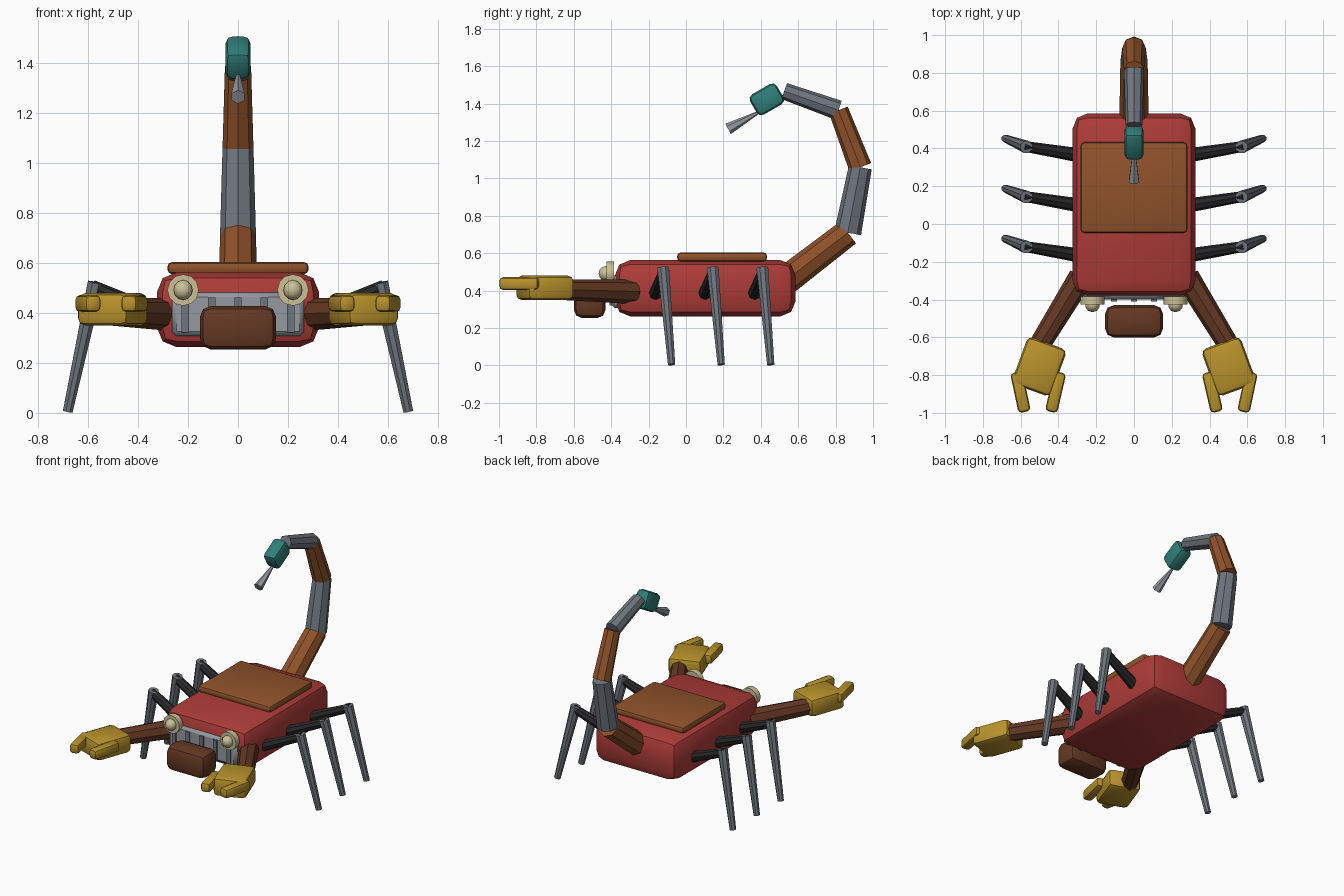
import bpy
from math import radians
from mathutils import Vector

if "Cube" in bpy.data.objects:
    bpy.data.objects.remove(bpy.data.objects["Cube"])


def mat(name, r, g, b):
    m = bpy.data.materials.new(name)
    m.diffuse_color = (r, g, b, 1)
    m.use_nodes = True
    m.node_tree.nodes["Principled BSDF"].inputs["Base Color"].default_value = m.diffuse_color
    return m


RED = mat("red_paint", 0.42, 0.045, 0.04)
RUST = mat("rust", 0.28, 0.085, 0.024)
BROWN = mat("dark_rust", 0.13, 0.04, 0.017)
YELLOW = mat("yellow", 0.48, 0.29, 0.025)
TEAL = mat("teal", 0.03, 0.21, 0.19)
CREAM = mat("lamp_glass", 0.6, 0.53, 0.31)
BLACK = mat("black", 0.022, 0.022, 0.024)
STEEL = mat("steel", 0.16, 0.18, 0.21)
CHROME = mat("chrome", 0.3, 0.32, 0.35)


def finish(name, m, angle=40):
    o = bpy.context.object
    o.name = name
    o.data.materials.append(m)
    bpy.ops.object.shade_smooth_by_angle(angle=radians(angle))
    return o


def box(name, loc, size, m, bevel=0.0, segments=2, rot=(0, 0, 0)):
    bpy.ops.mesh.primitive_cube_add(size=1, location=loc)
    o = bpy.context.object
    o.scale = size
    bpy.ops.object.transform_apply(location=False, rotation=False, scale=True)
    o.rotation_euler = [radians(a) for a in rot]
    if bevel:
        b = o.modifiers.new("bevel", 'BEVEL')
        b.width = bevel
        b.segments = segments
        bpy.ops.object.modifier_apply(modifier=b.name)
    return finish(name, m)


def rod(name, p, q, r1, r2, m, sides=8):
    p, q = Vector(p), Vector(q)
    d = q - p
    bpy.ops.mesh.primitive_cone_add(vertices=sides, radius1=r1, radius2=r2,
                                    depth=d.length, location=(p + q) / 2)
    bpy.context.object.rotation_euler = d.to_track_quat('Z', 'Y').to_euler()
    return finish(name, m)


# Body, back plate and head
box("body", (0, 0.103, 0.413), (0.65, 0.965, 0.3), RED, 0.08, 2)
box("back_plate", (0, 0.193, 0.58), (0.565, 0.48, 0.048), RUST, 0.018, 2)
box("head", (0, -0.515, 0.341), (0.306, 0.17, 0.175), BROWN, 0.045, 2)

# Grille with vertical bars
box("grille", (0, -0.375, 0.395), (0.53, 0.05, 0.175), CHROME, 0.018, 1)
for i in range(5):
    box(f"grille_bar_{i + 1}", ((i - 2) * 0.106, -0.401, 0.392),
        (0.03, 0.018, 0.14), STEEL)

for s, side in ((1, "right"), (-1, "left")):
    # Headlamp eyes
    rod(f"{side}_lamp_rim", (s * 0.22, -0.385, 0.492), (s * 0.22, -0.425, 0.492),
        0.063, 0.063, CREAM, 12)
    bpy.ops.mesh.primitive_uv_sphere_add(segments=10, ring_count=6, radius=0.04,
                                         location=(s * 0.22, -0.427, 0.492))
    finish(f"{side}_lamp_bulb", CREAM)

    # Claw arms
    rod(f"{side}_arm", (s * 0.28, -0.28, 0.395), (s * 0.5, -0.64, 0.405),
        0.066, 0.056, BROWN)
    box(f"{side}_palm", (s * 0.502, -0.755, 0.415), (0.22, 0.265, 0.13), YELLOW,
        0.03, 2, (0, 0, s * 20))
    box(f"{side}_outer_finger", (s * 0.601, -0.89, 0.438), (0.066, 0.215, 0.068),
        YELLOW, 0.02, 2, (0, 0, s * -12))
    box(f"{side}_inner_finger", (s * 0.415, -0.89, 0.438), (0.066, 0.215, 0.068),
        YELLOW, 0.02, 2, (0, 0, s * 13))

    # Three walking legs
    for i in range(3):
        y = i * 0.265
        rod(f"{side}_upper_leg_{i + 1}", (s * 0.28, y - 0.168, 0.372),
            (s * 0.585, y - 0.118, 0.505), 0.038, 0.028, BLACK)
        rod(f"{side}_lower_leg_{i + 1}", (s * 0.57, y - 0.122, 0.522),
            (s * 0.682, y - 0.077, 0.005), 0.034, 0.021, STEEL)

# Curled tail: joint (y, z, radius)
tail = [(0.54, 0.46, 0.078), (0.865, 0.71, 0.072), (0.932, 1.06, 0.062),
        (0.815, 1.365, 0.053), (0.525, 1.467, 0.045)]
for i in range(4):
    (y1, z1, r1), (y2, z2, r2) = tail[i], tail[i + 1]
    rod(f"tail_segment_{i + 1}", (0, y1, z1), (0, y2, z2), r1, r2,
        STEEL if i % 2 else RUST)

# Tail tip and flared nozzle
box("tail_tip", (0, 0.432, 1.423), (0.1, 0.165, 0.125), TEAL, 0.028, 2, (30, 0, 0))
rod("nozzle", (0, 0.225, 1.265), (0, 0.4, 1.36), 0.031, 0.006, CHROME, 6)
